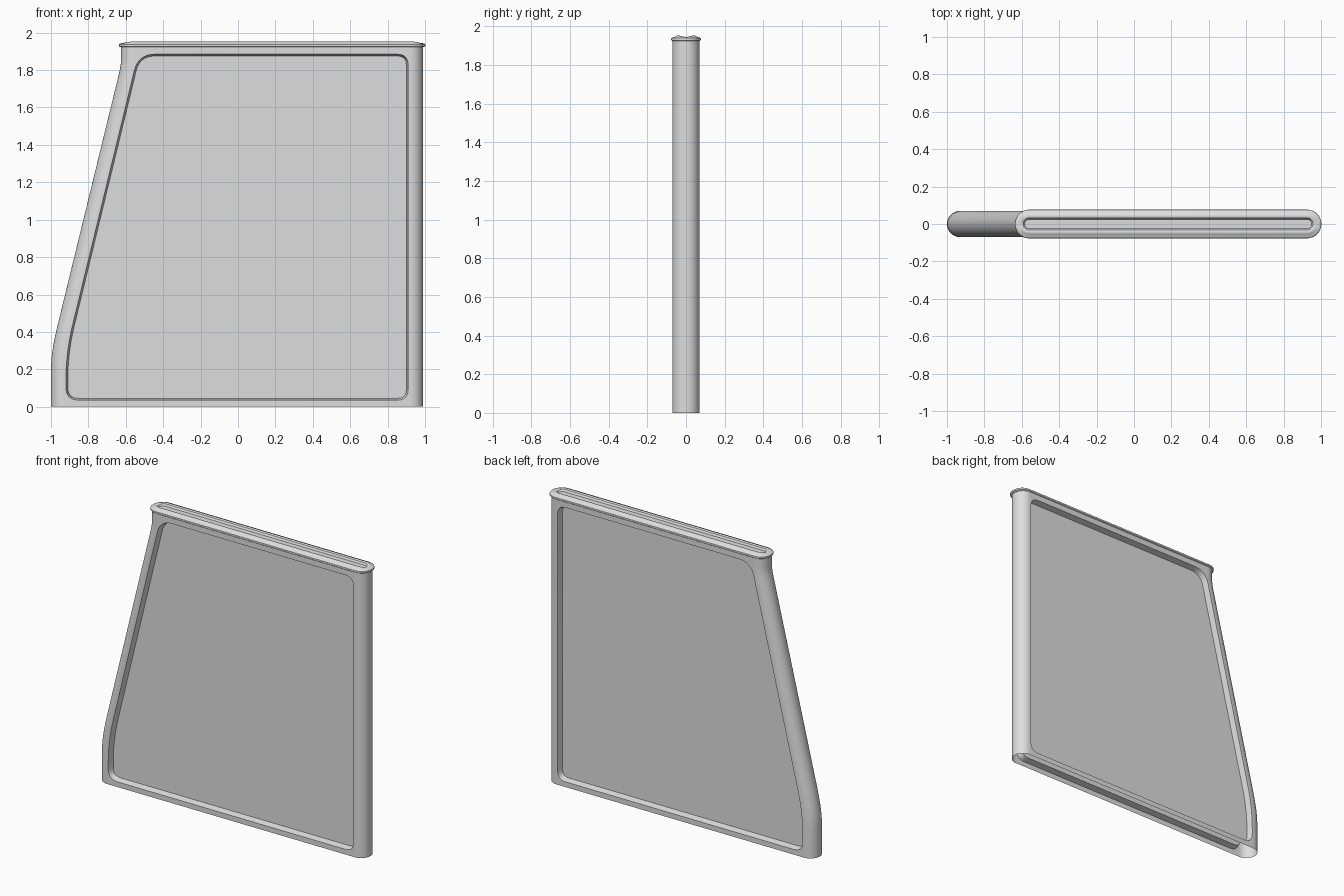
import bpy, bmesh, math
from mathutils import Vector

cube = bpy.data.objects.get("Cube")
if cube:
    bpy.data.objects.remove(cube)

grey = bpy.data.materials.new("light grey")
grey.use_nodes = True
grey.diffuse_color = (0.73, 0.73, 0.73, 1)
grey.node_tree.nodes["Principled BSDF"].inputs["Base Color"].default_value = (0.73, 0.73, 0.73, 1)


def loft(name, loops, cap_start=True):
    """Skin a stack of matching closed loops and close the ends."""
    bm = bmesh.new()
    rings = [[bm.verts.new(p) for p in loop] for loop in loops]
    for a, b in zip(rings, rings[1:]):
        for i in range(len(a)):
            j = (i + 1) % len(a)
            bm.faces.new((a[i], a[j], b[j], b[i]))
    if cap_start:
        bm.faces.new(rings[0][::-1])
    bm.faces.new(rings[-1])
    bmesh.ops.recalc_face_normals(bm, faces=bm.faces)
    mesh = bpy.data.meshes.new(name)
    bm.to_mesh(mesh)
    bm.free()
    mesh.materials.append(grey)
    obj = bpy.data.objects.new(name, mesh)
    bpy.context.collection.objects.link(obj)
    return obj


def stadium(left, right, r, z, ridge=0, n=16):
    """Long outline with round ends; the ridge height fades out at the tips."""
    pts = []
    for cx, start in ((right, -math.pi / 2), (left, math.pi / 2)):
        for i in range(n + 1):
            a = start + math.pi * i / n
            pts.append(Vector((cx + r * math.cos(a), r * math.sin(a),
                               z + ridge * abs(math.sin(a)))))
    return pts


def rounded(corners, n=8):
    """Round each corner (x, z, cut length) with a quadratic curve."""
    pts = []
    for i, (x, z, cut) in enumerate(corners):
        p = Vector((x, z))
        ends = []
        for k in (i - 1, (i + 1) % len(corners)):
            ends.append(p + (Vector(corners[k][:2]) - p).normalized() * cut)
        for j in range(n + 1):
            t = j / n
            pts.append(ends[0] * (1 - t) ** 2 + p * 2 * t * (1 - t) + ends[1] * t * t)
    return pts


def inset(pts, d):
    """Move a counter-clockwise outline inwards."""
    out = []
    for i, p in enumerate(pts):
        t = (pts[(i + 1) % len(pts)] - pts[i - 1]).normalized()
        out.append(p + Vector((-t.y, t.x)) * d)
    return out


def smooth(obj):
    bpy.ops.object.select_all(action="DESELECT")
    obj.select_set(True)
    bpy.context.view_layer.objects.active = obj
    bpy.ops.object.shade_smooth_by_angle(angle=math.radians(32))


# Frame body: one leaning edge, one upright edge
edge = [(0, -1), (0.2, -1), (0.26, -0.997), (0.32, -0.989), (0.38, -0.977),
        (0.43, -0.966), (1.79, -0.634), (1.83, -0.627), (1.86, -0.625), (1.93, -0.625)]
frame = loft("frame", [stadium(x + 0.07, 0.92, 0.07, z) for z, x in edge])

# Recessed panel on both faces, with slightly drafted walls
outline = rounded([(-0.92, 0.035, 0.07), (0.91, 0.035, 0.06), (0.91, 1.885, 0.06),
                   (-0.533, 1.885, 0.09), (-0.92, 0.29, 0.15)])
for side in (-1, 1):
    steps = [(0.09, 0), (0.07, 0), (0.03, 0.01)]
    cutter = loft("recess_cutter", [[(p.x, side * y, p.y) for p in inset(outline, d)]
                                    for y, d in steps])
    cutter.hide_render = True
    mod = frame.modifiers.new("recess", "BOOLEAN")
    mod.operation = "DIFFERENCE"
    mod.solver = "EXACT"
    mod.object = cutter
    bpy.context.view_layer.objects.active = frame
    bpy.ops.object.modifier_apply(modifier=mod.name)
    bpy.data.objects.remove(cutter)

# Open underside
bm = bmesh.new()
bm.from_mesh(frame.data)
bottom = [f for f in bm.faces if all(v.co.z < 0.001 for v in f.verts)]
bmesh.ops.delete(bm, geom=bottom, context="FACES")
bm.to_mesh(frame.data)
bm.free()
smooth(frame)

# Top cap: rounded flange with two raised ridges beside a long groove
profile = [(0.06, 1.922, 0), (0.071, 1.923, 0), (0.076, 1.927, 0), (0.077, 1.932, 0),
           (0.076, 1.938, 0), (0.071, 1.942, 0), (0.06, 1.944, 0), (0.054, 1.944, 0.005),
           (0.047, 1.944, 0.008), (0.038, 1.944, 0.008), (0.032, 1.943, 0.006),
           (0.029, 1.94, 0.002), (0.025, 1.936, 0)]
cap = loft("top_cap", [stadium(-0.56, 0.925, r, z, ridge) for r, z, ridge in profile],
           cap_start=False)
smooth(cap)
